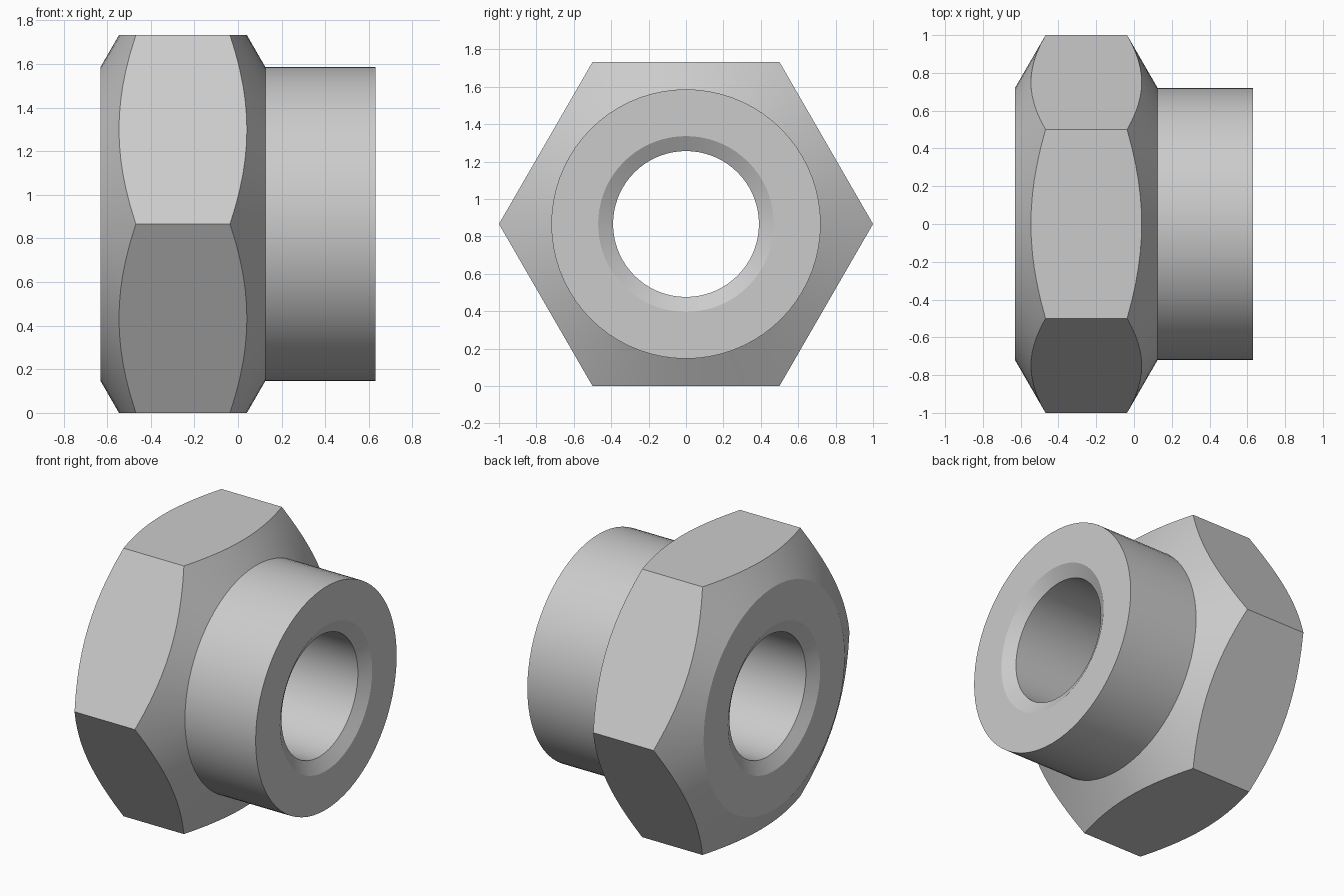
import bpy
import bmesh
from math import cos, sin, pi, radians, sqrt

cube = bpy.data.objects.get("Cube")
if cube:
    bpy.data.objects.remove(cube, do_unlink=True)

SEGMENTS = 72            # multiple of six, so hexagon corners fall on samples
APOTHEM = sqrt(3) / 2
SLOPE = 1 / sqrt(3)      # all chamfers are 30 degrees off the end planes
RIM, MOUTH, BORE = 0.72, 0.47, 0.39
LEFT, SHOULDER, RIGHT = -0.63, 0.125, 0.63

steel = bpy.data.materials.new("grey_steel")
steel.use_nodes = True
colour = (0.6, 0.6, 0.6, 1)
steel.diffuse_color = colour
steel.node_tree.nodes["Principled BSDF"].inputs["Base Color"].default_value = colour

bm = bmesh.new()


def circle(x, r):
    """Ring of constant radius around the x axis."""
    return ring(lambda t: (x, r))


def hexagon(x, direction):
    """Hexagonal ring lying on the chamfer cone that starts at the rim."""
    def point(t):
        r = APOTHEM / cos(t % (pi / 3) - pi / 6)
        return x + direction * (r - RIM) * SLOPE, r
    return ring(point)


def ring(point):
    verts = []
    for i in range(SEGMENTS):
        t = 2 * pi * i / SEGMENTS
        x, r = point(t)
        verts.append(bm.verts.new((x, r * cos(t), r * sin(t) + APOTHEM)))
    return verts


sink = (MOUTH - BORE) * SLOPE
rings = [
    # left end: bore, countersink and end face
    circle(LEFT + sink, BORE), circle(LEFT, MOUTH), circle(LEFT, RIM),
    # chamfered hexagon
    hexagon(LEFT, 1), hexagon(SHOULDER, -1),
    # round collar
    circle(SHOULDER, RIM), circle(RIGHT, RIM),
    # right end face and countersink
    circle(RIGHT, MOUTH), circle(RIGHT - sink, BORE),
]

# Skin neighbouring rings; the last joins the first through the bore
for k, a in enumerate(rings):
    b = rings[(k + 1) % len(rings)]
    for i in range(SEGMENTS):
        j = (i + 1) % SEGMENTS
        bm.faces.new((a[i], a[j], b[j], b[i]))
bmesh.ops.recalc_face_normals(bm, faces=bm.faces)

mesh = bpy.data.meshes.new("collared_hex_nut")
bm.to_mesh(mesh)
bm.free()
mesh.materials.append(steel)
nut = bpy.data.objects.new("collared_hex_nut", mesh)
bpy.context.collection.objects.link(nut)

bpy.ops.object.select_all(action='DESELECT')
nut.select_set(True)
bpy.context.view_layer.objects.active = nut
bpy.ops.object.shade_smooth_by_angle(angle=radians(25))
